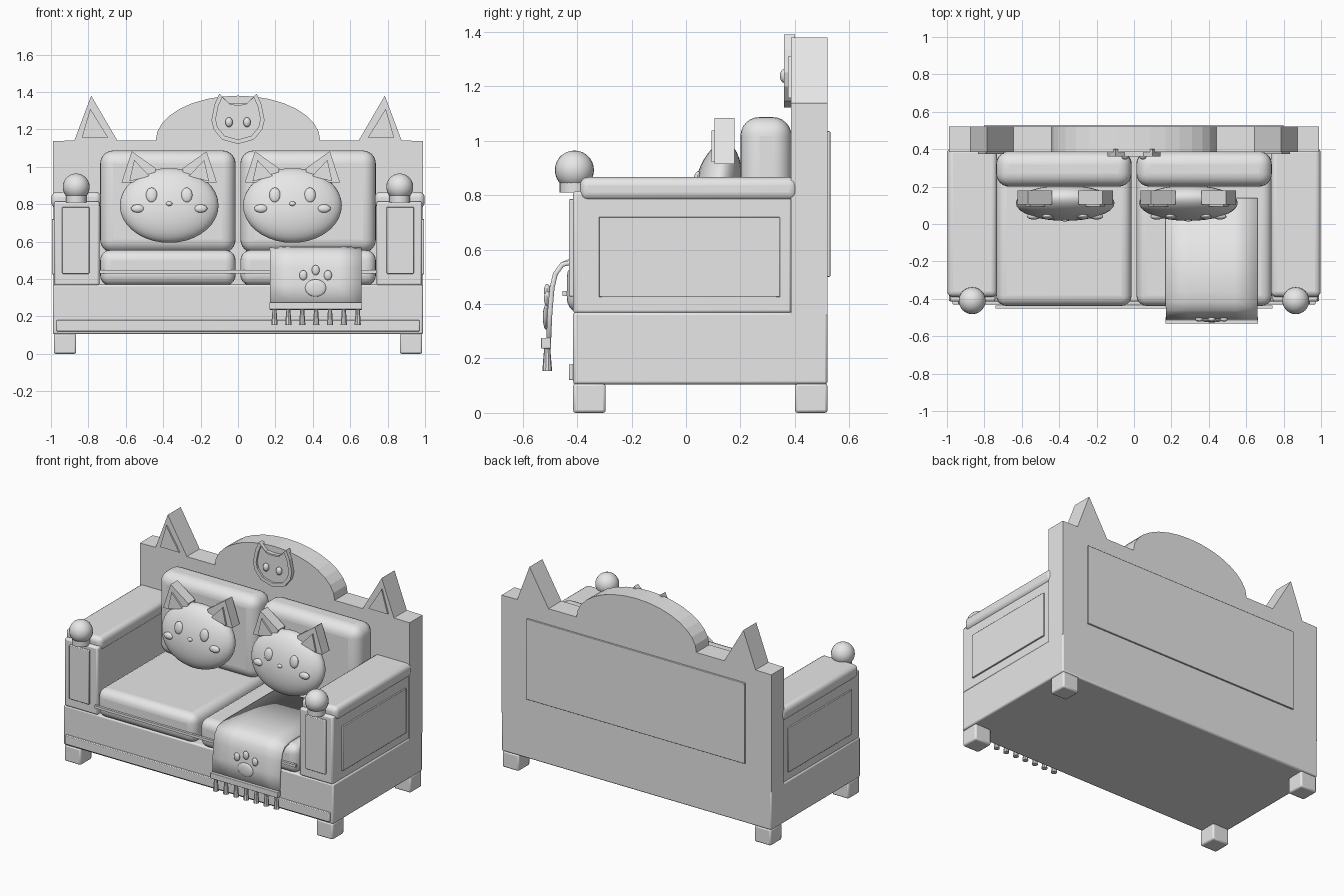
import bpy, bmesh, math
from mathutils import Vector, Matrix

if "Cube" in bpy.data.objects:
    bpy.data.objects.remove(bpy.data.objects["Cube"])

grey = bpy.data.materials.new("light_grey")
grey.diffuse_color = (0.8, 0.8, 0.8, 1)
grey.use_nodes = True
grey.node_tree.nodes["Principled BSDF"].inputs["Base Color"].default_value = grey.diffuse_color


def finish(name, bm, bevel=0, segments=2, smooth=True):
    bmesh.ops.recalc_face_normals(bm, faces=bm.faces[:])
    mesh = bpy.data.meshes.new(name)
    bm.to_mesh(mesh)
    bm.free()
    mesh.materials.append(grey)
    ob = bpy.data.objects.new(name, mesh)
    bpy.context.collection.objects.link(ob)
    if bevel:
        mod = ob.modifiers.new("bevel", 'BEVEL')
        mod.width, mod.segments = bevel, segments
    if smooth:
        bpy.ops.object.select_all(action='DESELECT')
        ob.select_set(True)
        bpy.context.view_layer.objects.active = ob
        bpy.ops.object.shade_smooth_by_angle(angle=math.radians(35))
    return ob


def box(name, x, y, z, bevel=0, segments=2):
    """Box from (min, max) ranges."""
    bm = bmesh.new()
    bmesh.ops.create_cube(bm, size=1)
    for v in bm.verts:
        v.co = [(a + b) / 2 + c * (b - a) for (a, b), c in zip((x, y, z), v.co)]
    return finish(name, bm, bevel, segments)


def ball(name, c, r, tilt=0, seg=24, rings=14):
    bm = bmesh.new()
    bmesh.ops.create_uvsphere(bm, u_segments=seg, v_segments=rings, radius=1)
    m = Matrix.Translation(c) @ Matrix.Rotation(tilt, 4, 'X') @ Matrix.Diagonal((*r, 1))
    bm.transform(m)
    return finish(name, bm)


def cone(name, c, r_bottom, r_top, height, seg=16):
    bm = bmesh.new()
    bmesh.ops.create_cone(bm, cap_ends=True, segments=seg, radius1=r_bottom,
                          radius2=r_top, depth=height)
    bm.transform(Matrix.Translation(c))
    return finish(name, bm)


def slab(name, pts, y0, y1):
    """Extrude an (x, z) outline from y0 to y1."""
    bm = bmesh.new()
    f = bm.faces.new([bm.verts.new((x, y0, z)) for x, z in pts])
    ext = bmesh.ops.extrude_face_region(bm, geom=[f])
    for v in ext["geom"]:
        if isinstance(v, bmesh.types.BMVert):
            v.co.y = y1
    return finish(name, bm, smooth=False)


def frame(name, outer, inner, y0, y1):
    """Raised rim between two matching (x, z) outlines."""
    bm = bmesh.new()
    loops = [[bm.verts.new((x, y, z)) for x, z in p]
             for p, y in ((outer, y0), (inner, y0), (inner, y1), (outer, y1))]
    n = len(outer)
    for k in range(4):
        a, b = loops[k], loops[(k + 1) % 4]
        for i in range(n):
            j = (i + 1) % n
            bm.faces.new((a[i], a[j], b[j], b[i]))
    return finish(name, bm, smooth=False)


def shrink(pts, k):
    cx = sum(p[0] for p in pts) / len(pts)
    cz = sum(p[1] for p in pts) / len(pts)
    return [(cx + (x - cx) * k, cz + (z - cz) * k) for x, z in pts]


def span(s, a, b):
    return tuple(sorted((s * a, s * b)))


# Base, front trim and rail
box("base", (-0.99, 0.99), (-0.415, 0.52), (0.105, 0.37), 0.01)
box("front_trim", (-0.97, 0.97), (-0.43, -0.41), (0.12, 0.18), 0.004)
box("front_rail", (-0.74, 0.74), (-0.453, -0.437), (0.43, 0.447))

# Backboard with ears and arch
arch = [(0.44 * math.cos(math.pi * i / 16), 1.14 + 0.24 * math.sin(math.pi * i / 16))
        for i in range(17)]
ear = [(0.645, 1.14), (0.785, 1.38), (0.875, 1.14)]
outline = ([(-0.99, 0.36), (0.99, 0.36), (0.99, 1.138)] + ear[::-1] + arch
           + [(-x, z) for x, z in ear] + [(-0.99, 1.138)])
slab("backboard", outline, 0.385, 0.52)
box("back_panel", (-0.8, 0.8), (0.515, 0.53), (0.5, 1.035), 0.003)

for s in (-1, 1):
    side = "left" if s < 0 else "right"
    # Feet
    for end, y in (("front", (-0.415, -0.295)), ("back", (0.4, 0.52))):
        box(f"{side}_{end}_foot", span(s, 0.865, 0.985), y, (0, 0.108), 0.01)
    # Arm, padded cap and raised panels
    box(f"{side}_arm", span(s, 0.74, 0.985), (-0.415, 0.39), (0.365, 0.815), 0.012)
    box(f"{side}_arm_cap", span(s, 0.732, 0.998), (-0.39, 0.41), (0.78, 0.866), 0.03, 4)
    box(f"{side}_arm_front_panel", span(s, 0.795, 0.94), (-0.43, -0.41), (0.428, 0.785), 0.004)
    box(f"{side}_arm_side_panel", span(s, 0.98, 0.995), (-0.32, 0.345), (0.425, 0.72), 0.003)
    # Knob
    cone(f"{side}_knob_neck", (s * 0.865, -0.41, 0.832), 0.055, 0.055, 0.045, 20)
    ball(f"{side}_knob", (s * 0.865, -0.41, 0.892), (0.072,) * 3)
    # Cushions
    box(f"{side}_seat_cushion", span(s, 0.013, 0.737), (-0.438, 0.38), (0.365, 0.555), 0.055, 5)
    box(f"{side}_back_cushion", span(s, 0.013, 0.737), (0.2, 0.388), (0.54, 1.087), 0.07, 6)
    # Inner ear on the backboard
    tri = [(s * x, z) for x, z in ((0.835, 1.157), (0.79, 1.31), (0.695, 1.157))]
    slab(f"{side}_backboard_inner_ear", tri, 0.375, 0.39)

# Cat emblem: plate, rim, eyes
half = [(0.05, 1.342), (0.1, 1.39), (0.125, 1.335), (0.142, 1.25), (0.13, 1.2),
        (0.085, 1.145)]
head = [(0, 1.338)] + half + [(0, 1.122)] + [(-x, z) for x, z in half[::-1]]
slab("emblem_plate", head, 0.373, 0.4)
frame("emblem_rim", head, shrink(head, 0.84), 0.36, 0.38)
for s in (-1, 1):
    ball("emblem_eye", (s * 0.048, 0.362, 1.238), (0.02, 0.017, 0.026), seg=16, rings=8)

# Cat pillows
R = Vector((0.264, 0.09, 0.202))
TILT = -math.radians(10)


def cat_pillow(tag, cx):
    c = Vector((cx, 0.112, 0.793))
    ball(f"{tag}_cat_pillow", c, R, TILT, 32, 18)
    rot = Matrix.Rotation(TILT, 3, 'X')

    def feature(name, dx, z, r):
        # Sit a flat oval on the tilted face
        lz = (z - c.z) / math.cos(TILT)
        ly = -R.y * math.sqrt(max(0, 1 - (dx / R.x) ** 2 - (lz / R.z) ** 2))
        ball(f"{tag}_{name}", c + rot @ Vector((dx, ly, lz)), r, TILT, 16, 10)

    feature("nose", 0, 0.787, (0.017, 0.01, 0.012))
    for s in (-1, 1):
        feature("eye", s * 0.094, 0.835, (0.03, 0.014, 0.04))
        feature("cheek", s * 0.168, 0.765, (0.036, 0.016, 0.022))
        tri = [(0.255, 0.915), (0.2, 1.083), (0.07, 0.99), (0.09, 0.915)]
        slab(f"{tag}_ear", [(cx + s * x, z) for x, z in tri], 0.105, 0.178)
        tri = [(0.213, 0.922), (0.187, 1.037), (0.105, 0.95)]
        slab(f"{tag}_inner_ear", [(cx + s * x, z) for x, z in tri], 0.094, 0.108)


cat_pillow("left", -0.368)
cat_pillow("right", 0.291)

# Blanket draped over the right seat
path = [(0.14, 0.565), (-0.36, 0.568), (-0.415, 0.562), (-0.455, 0.545), (-0.48, 0.51),
        (-0.492, 0.46), (-0.5, 0.37), (-0.506, 0.235)]
bm = bmesh.new()
rows = [[bm.verts.new((0.17 + 0.49 * i / 4, y, z - (0.008 if i in (0, 4) and y > -0.45 else 0)))
         for i in range(5)] for y, z in path]
for a, b in zip(rows, rows[1:]):
    for i in range(4):
        bm.faces.new((a[i], a[i + 1], b[i + 1], b[i]))
blanket = finish("blanket", bm)
mod = blanket.modifiers.new("thickness", 'SOLIDIFY')
mod.thickness, mod.offset = 0.018, 0

# Hem and tassels
box("blanket_hem", (0.168, 0.664), (-0.533, -0.497), (0.237, 0.275), 0.003)
for i in range(7):
    cone("tassel", (0.195 + i * 0.0742, -0.51, 0.197), 0.018, 0.011, 0.085, 10)

# Paw mark
ball("paw_pad", (0.415, -0.514, 0.352), (0.056, 0.012, 0.046))
for dx, z in ((-0.066, 0.42), (0, 0.447), (0.066, 0.42)):
    ball("paw_toe", (0.415 + dx, -0.51, z), (0.021, 0.012, 0.027), seg=16, rings=10)
